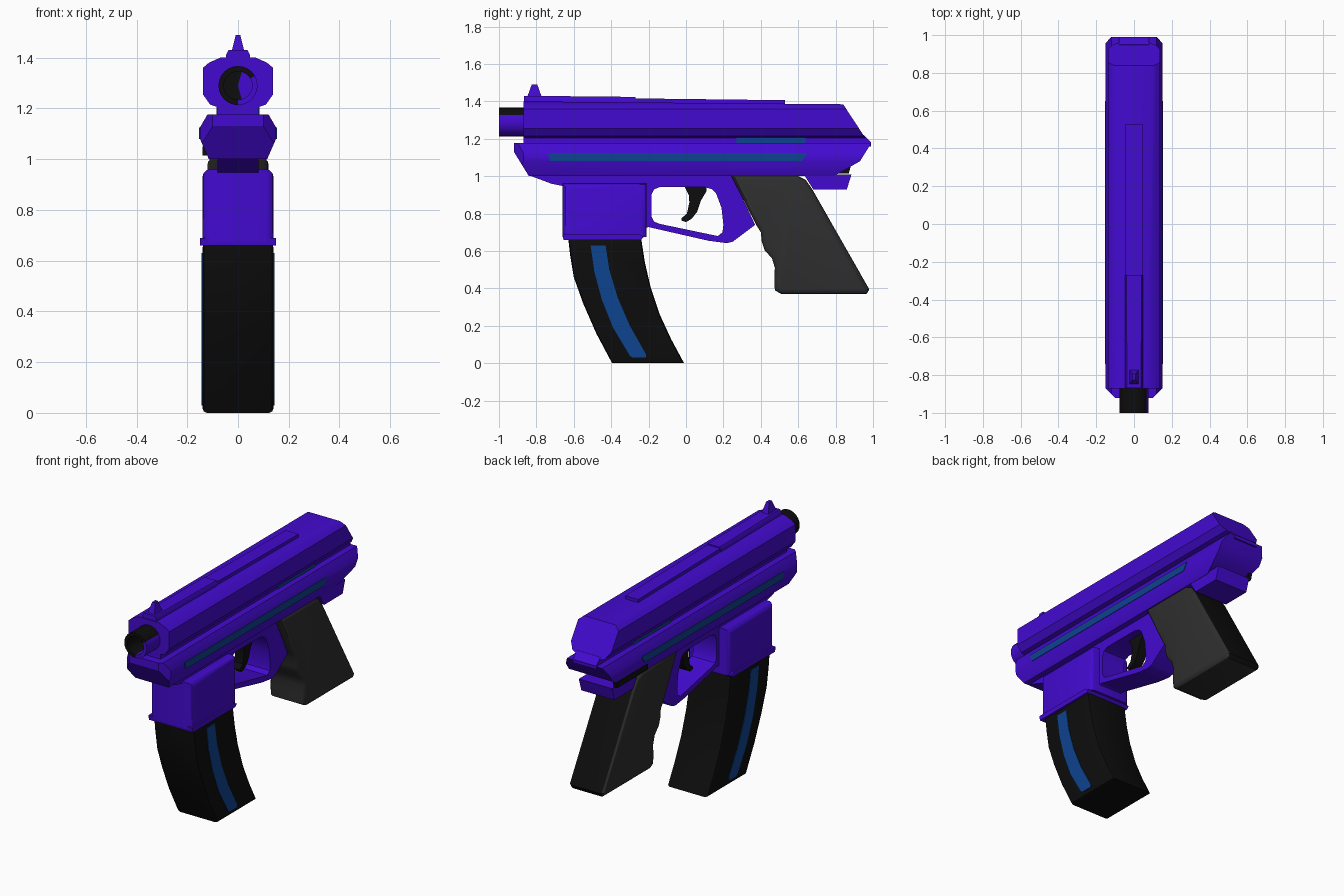
import bpy, bmesh, math
from mathutils import Vector

if "Cube" in bpy.data.objects:
    bpy.data.objects.remove(bpy.data.objects["Cube"])


def material(name, rgb):
    m = bpy.data.materials.new(name)
    m.diffuse_color = (*rgb, 1)
    m.use_nodes = True
    m.node_tree.nodes["Principled BSDF"].inputs["Base Color"].default_value = m.diffuse_color
    return m


PURPLE = material("purple", (0.056, 0.003, 0.63))
BLACK = material("black", (0.004, 0.004, 0.004))
GREY = material("dark grey", (0.028, 0.028, 0.028))
BLUE = material("blue", (0.004, 0.057, 0.275))


def finish(bm, name, mats, rule=None, smooth=True):
    bmesh.ops.recalc_face_normals(bm, faces=bm.faces)
    bm.normal_update()
    if rule:
        for f in bm.faces:
            f.material_index = rule(f)
    me = bpy.data.meshes.new(name)
    bm.to_mesh(me)
    bm.free()
    for m in mats:
        me.materials.append(m)
    ob = bpy.data.objects.new(name, me)
    bpy.context.collection.objects.link(ob)
    if smooth:
        bpy.ops.object.select_all(action='DESELECT')
        ob.select_set(True)
        bpy.context.view_layer.objects.active = ob
        bpy.ops.object.shade_smooth_by_angle(angle=math.radians(30))
    return ob


def plate(name, loops, x0, x1, mats, bevel=0, segs=2, rule=None):
    """Side profile in (y, z), optionally with a hole, extruded from x0 to x1."""
    bm = bmesh.new()
    edges = []
    for pts in loops:
        vs = [bm.verts.new((x0, y, z)) for y, z in pts]
        if len(loops) == 1:
            bm.faces.new(vs)
        else:
            edges += [bm.edges.new((vs[i - 1], vs[i])) for i in range(len(vs))]
    if edges:
        bmesh.ops.triangle_fill(bm, edges=edges, use_beauty=True)
    r = bmesh.ops.extrude_face_region(bm, geom=bm.faces[:])
    verts = [g for g in r["geom"] if isinstance(g, bmesh.types.BMVert)]
    bmesh.ops.translate(bm, verts=verts, vec=(x1 - x0, 0, 0))
    bmesh.ops.recalc_face_normals(bm, faces=bm.faces)
    if bevel:
        rim = [e for e in bm.edges if abs(e.verts[0].co.x - e.verts[1].co.x) < 1e-5]
        bmesh.ops.bevel(bm, geom=rim, offset=bevel, segments=segs, profile=0.5,
                        affect='EDGES', clamp_overlap=True)
    return finish(bm, name, mats, rule)


def prism(name, half, y0, y1, clips, mats):
    """Mirrored (x, z) section run along y, then trimmed by planes (point, outward normal)."""
    sec = half + [(-x, z) for x, z in reversed(half)]
    bm = bmesh.new()
    a = [bm.verts.new((x, y0, z)) for x, z in sec]
    b = [bm.verts.new((x, y1, z)) for x, z in sec]
    bm.faces.new(a)
    bm.faces.new(b[::-1])
    for i in range(len(sec)):
        bm.faces.new((a[i - 1], a[i], b[i], b[i - 1]))
    for co, no in clips:
        bmesh.ops.bisect_plane(bm, geom=bm.verts[:] + bm.edges[:] + bm.faces[:], dist=1e-5,
                               plane_co=co, plane_no=Vector(no).normalized(), clear_outer=True)
        bmesh.ops.holes_fill(bm, edges=[e for e in bm.edges if e.is_boundary], sides=0)
    return finish(bm, name, mats)


# Upper slide, with sloping top and raked rear face
prism("slide", [(0.07, 1.40), (0.115, 1.38), (0.138, 1.36), (0.138, 1.255), (0.11, 1.215), (0.08, 1.205)],
      -0.87, 0.97, [((0, -0.87, 1.40), (0, 0.009, 1)), ((0, 0.84, 1.385), (0, 0.175, 0.115))], [PURPLE])

# Narrow neck joining slide and frame
prism("slide_neck", [(0.08, 1.22), (0.08, 1.16)], -0.87, 0.99,
      [((0, 0.96, 1.21), (0, 1, 1))], [PURPLE])

# Frame with chamfered nose and undercut tail
prism("frame", [(0.12, 1.177), (0.15, 1.125), (0.15, 1.08), (0.115, 1.0)], -0.92, 1.0,
      [((0, -0.92, 1.13), (0, -0.13, -0.08)),
       ((0.10, -0.92, 1.1), (1, -1, 0)), ((-0.10, -0.92, 1.1), (-1, -1, 0)),
       ((0, 1.0, 1.12), (0, 0.04, -0.07)), ((0, 0.93, 1.08), (0, 0.08, -0.05))], [PURPLE])
plate("frame_tail", [[(0.63, 1.01), (0.68, 0.93), (0.86, 0.93), (0.885, 1.01)]], -0.113, 0.113, [PURPLE])

# Trigger guard and under-frame in one profile with the finger hole
plate("trigger_guard",
      [[(-0.84, 1.005), (-0.72, 0.96), (-0.62, 0.94), (-0.3, 0.94), (-0.25, 0.71), (-0.2, 0.728),
        (0.12, 0.655), (0.22, 0.642), (0.25, 0.65), (0.37, 0.74), (0.27, 0.95), (0.27, 1.005)],
       [(-0.185, 0.90), (-0.17, 0.93), (-0.14, 0.942), (0.10, 0.942), (0.14, 0.93), (0.16, 0.91), (0.19, 0.83),
        (0.20, 0.74), (0.195, 0.70), (0.17, 0.68), (-0.14, 0.745), (-0.17, 0.757), (-0.185, 0.785)]],
      -0.08, 0.08, [PURPLE])

# Trigger
plate("trigger", [[(-0.01, 0.95), (0.015, 0.90), (0.018, 0.86), (0.005, 0.80), (-0.025, 0.775), (-0.025, 0.763),
                   (0.0, 0.755), (0.03, 0.772), (0.06, 0.81), (0.08, 0.87), (0.11, 0.92), (0.11, 0.95)]],
      -0.03, 0.03, [BLACK])

# Magazine well with flared lip
bm = bmesh.new()
bmesh.ops.create_cube(bm, size=1)
bmesh.ops.scale(bm, vec=(0.28, 0.45, 0.285), verts=bm.verts)
bmesh.ops.translate(bm, vec=(0, -0.435, 0.8175), verts=bm.verts)
bmesh.ops.bevel(bm, geom=[e for e in bm.edges if (e.verts[0].co + e.verts[1].co).z > 1.63
                          and abs(e.verts[0].co.y - e.verts[1].co.y) > 0.1
                          or abs(e.verts[0].co.z - e.verts[1].co.z) > 0.1],
                offset=0.03, segments=3, profile=0.5, affect='EDGES')
finish(bm, "magazine_well", [PURPLE])
plate("magazine_well_lip", [[(-0.66, 0.69), (-0.655, 0.66), (-0.24, 0.66), (-0.225, 0.675), (-0.25, 0.69)]],
      -0.15, 0.15, [PURPLE])

# Curved magazine and its side stripes
front = [(-0.63, 0.67), (-0.62, 0.58), (-0.60, 0.46), (-0.55, 0.32), (-0.48, 0.16), (-0.395, 0.0)]
rear = [(-0.01, 0.0), (-0.08, 0.13), (-0.14, 0.26), (-0.19, 0.41), (-0.22, 0.54), (-0.24, 0.67)]
plate("magazine", [front + rear], -0.14, 0.14, [BLACK], bevel=0.018)
stripe_a = [(-0.51, 0.63), (-0.49, 0.49), (-0.45, 0.34), (-0.39, 0.19), (-0.30, 0.04)]
stripe_b = [(-0.285, 0.03), (-0.215, 0.03), (-0.215, 0.05), (-0.30, 0.20), (-0.365, 0.35), (-0.41, 0.50), (-0.43, 0.63)]

# Mirrored blue inlays
for side, s in (("right", 1), ("left", -1)):
    plate("magazine_stripe_" + side, [stripe_a + stripe_b], s * 0.136, s * 0.143, [BLUE])
    plate("frame_stripe_" + side, [[(-0.74, 1.125), (0.65, 1.125), (0.62, 1.08), (-0.725, 1.08)]],
          s * 0.146, s * 0.153, [BLUE])
    plate("neck_inlay_" + side, [[(0.27, 1.215), (0.64, 1.215), (0.64, 1.177), (0.27, 1.177)]],
          s * 0.078, s * 0.085, [BLUE])

# Grip: grey with a black backstrap
plate("grip", [[(0.24, 1.005), (0.59, 1.005), (0.64, 0.98), (0.675, 0.93), (0.98, 0.395), (0.965, 0.37), (0.51, 0.37),
                (0.475, 0.39), (0.472, 0.45), (0.475, 0.51), (0.46, 0.56), (0.42, 0.605), (0.405, 0.65),
                (0.40, 0.70), (0.375, 0.74)]], -0.12, 0.12, [GREY, BLACK], bevel=0.03, segs=3,
      rule=lambda f: int(f.normal.y > 0.7))

# Small lever on the left side of the frame
plate("side_lever", [[(0.57, 1.05), (0.88, 1.05), (0.87, 1.015), (0.57, 1.015)]], -0.14, -0.115, [BLACK])

# Hollow barrel, black with a purple lower right side
bm = bmesh.new()
N, C = 24, 1.29
rings = [[bm.verts.new((r * math.cos(i * math.tau / N), y, C + r * math.sin(i * math.tau / N))) for i in range(N)]
         for r, y in ((0.077, -0.86), (0.077, -1.0), (0.056, -1.0), (0.056, -0.88))]
for a, b in zip(rings, rings[1:]):
    for i in range(N):
        bm.faces.new((a[i - 1], a[i], b[i], b[i - 1]))
hub = bm.verts.new((0, -0.88, C))
for i in range(N):
    bm.faces.new((rings[3][i - 1], rings[3][i], hub))


def barrel_rule(f):
    c = f.calc_center_median()
    return int(not (c.x > 0.005 and c.z < C + 0.036))


finish(bm, "barrel", [PURPLE, BLACK], barrel_rule)

# Stepped top rib and front sight
prism("top_rib_front", [(0.036, 1.432), (0.048, 1.41), (0.048, 1.385)], -0.865, -0.27,
      [((0, -0.865, 1.43), (0, 0.01, 1))], [PURPLE])
prism("top_rib_rear", [(0.044, 1.416), (0.044, 1.38)], -0.27, 0.53,
      [((0, -0.27, 1.416), (0, 0.012, 1))], [PURPLE])
bm = bmesh.new()
base = [bm.verts.new(p) for p in ((-0.026, -0.85, 1.42), (0.026, -0.85, 1.42), (0.026, -0.77, 1.42), (-0.026, -0.77, 1.42))]
top = [bm.verts.new(p) for p in ((-0.009, -0.825, 1.49), (0.009, -0.825, 1.49), (0.009, -0.795, 1.49), (-0.009, -0.795, 1.49))]
bm.faces.new(base)
bm.faces.new(top)
for i in range(4):
    bm.faces.new((base[i - 1], base[i], top[i], top[i - 1]))
finish(bm, "front_sight", [PURPLE])
